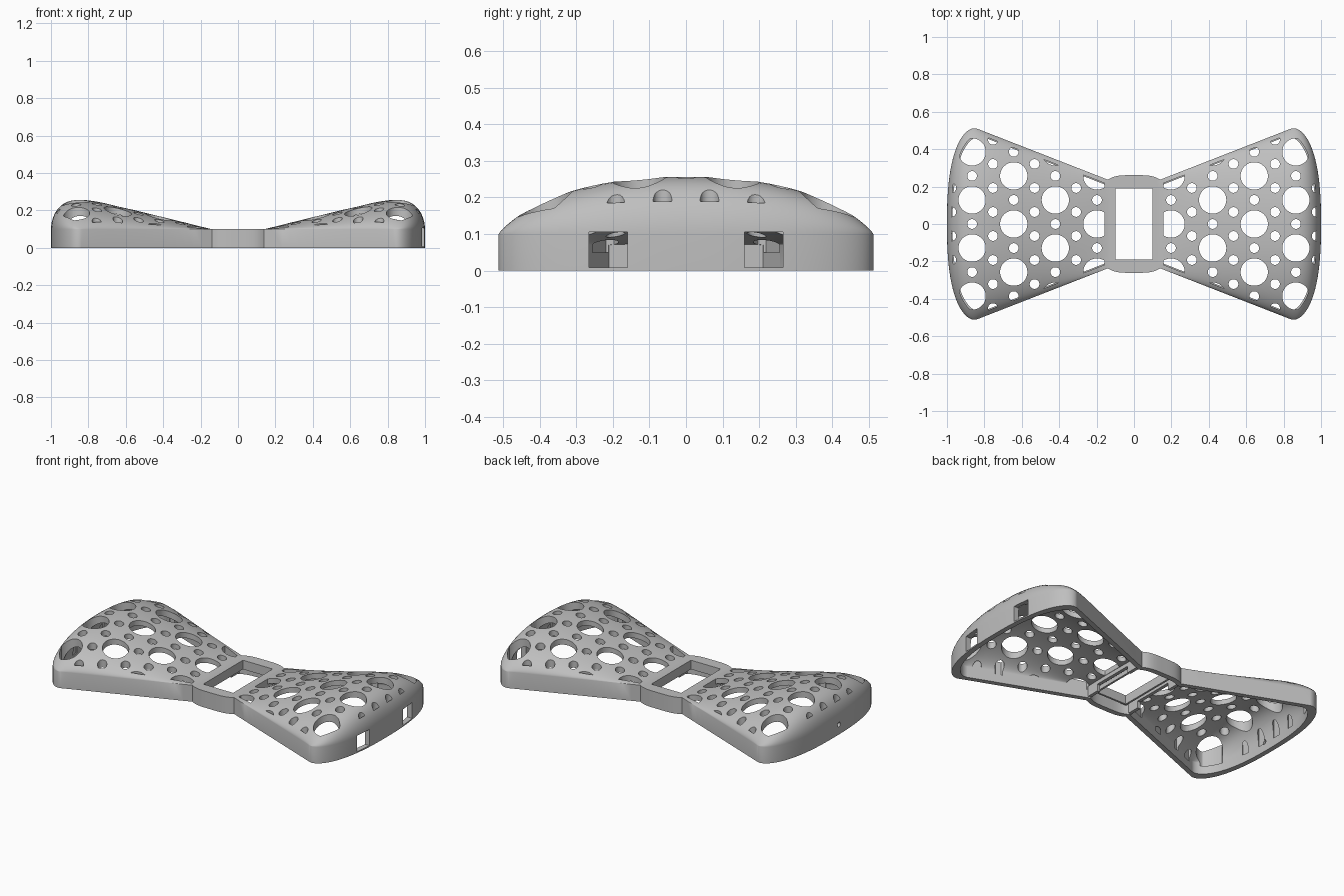
import bpy, bmesh, math
from mathutils import Matrix

cube = bpy.data.objects.get("Cube")
if cube:
    bpy.data.objects.remove(cube)

NECK, RIM, WALL = 0.14, 0.1, 0.03
US = [1 - (1 - i / 28) ** 2 for i in range(29)]
VS = [math.sin(math.pi / 2 * (j / 24 - 1)) for j in range(49)]

grey = bpy.data.materials.new("grey plastic")
grey.use_nodes = True
grey.diffuse_color = (0.52, 0.52, 0.52, 1)
grey.node_tree.nodes["Principled BSDF"].inputs["Base Color"].default_value = (0.52, 0.52, 0.52, 1)


def make(name, bm):
    bmesh.ops.recalc_face_normals(bm, faces=bm.faces)
    mesh = bpy.data.meshes.new(name)
    bm.to_mesh(mesh)
    bm.free()
    mesh.materials.append(grey)
    ob = bpy.data.objects.new(name, mesh)
    bpy.context.collection.objects.link(ob)
    return ob


def add_box(bm, x0, x1, y0, y1, z0, z1):
    m = Matrix.Translation(((x0 + x1) / 2, (y0 + y1) / 2, (z0 + z1) / 2))
    bmesh.ops.create_cube(bm, size=1, matrix=m @ Matrix.Diagonal((abs(x1 - x0), abs(y1 - y0), z1 - z0, 1)))


def cut(ob, cutter):
    mod = ob.modifiers.new("cut", "BOOLEAN")
    mod.operation, mod.object, mod.solver = "DIFFERENCE", cutter, "MANIFOLD"
    bpy.context.view_layer.objects.active = ob
    bpy.ops.object.modifier_apply(modifier=mod.name)
    bpy.data.objects.remove(cutter)


def half_width(x, inset):
    # straight flaring wing sides, slightly bulged neck
    x = abs(x)
    if x >= NECK:
        return 0.237 + (x - NECK) * 0.39 - inset * 1.07
    return 0.237 + 0.024 * (1 - (x / NECK) ** 4) - inset * 1.07


def wing_point(sign, u, v, inset):
    # u runs from neck to end, v from side to side
    end = 0.84 + 0.16 * max(0, 1 - abs(v) ** 2.5) ** 0.6 - inset
    x = NECK + u * (end - NECK)
    rise = 0.172 * (x - NECK) / 0.7
    rise *= max(0, 1 - abs(v) ** 2.2) ** 0.6 * max(0, 1 - u ** 9) ** 0.55
    return sign * x, v * half_width(x, inset), RIM - inset + rise


def add_skin(bm, inset):
    # one domed sheet with its border walls; returns the lower edge loop
    cols = [[wing_point(-1, u, v, inset) for v in VS] for u in reversed(US)]
    for k in range(1, 16):
        x = NECK * (k / 8 - 1)
        cols.append([(x, v * half_width(x, inset), RIM - inset) for v in VS])
    cols += [[wing_point(1, u, v, inset) for v in VS] for u in US]
    g = [[bm.verts.new(p) for p in c] for c in cols]
    for a, b in zip(g, g[1:]):
        for j in range(len(VS) - 1):
            bm.faces.new((a[j], b[j], b[j + 1], a[j + 1]))
    border = [c[0] for c in g] + g[-1][1:-1] + [c[-1] for c in reversed(g)] + g[0][-2:0:-1]
    low = [bm.verts.new((p.co.x, p.co.y, 0)) for p in border]
    bridge(bm, border, low)
    return low


def bridge(bm, a, b):
    for i in range(len(a)):
        bm.faces.new((a[i - 1], a[i], b[i], b[i - 1]))


def clip(poly, limit):
    # keep the part of a polygon inside a convex counter-clockwise limit
    for (ax, ay), (bx, by) in zip(limit, limit[1:] + limit[:1]):
        def side(p):
            return (bx - ax) * (p[1] - ay) - (by - ay) * (p[0] - ax)
        out = []
        for p, q in zip(poly, poly[1:] + poly[:1]):
            sp, sq = side(p), side(q)
            if sp >= 0:
                out.append(p)
            if (sp >= 0) != (sq >= 0):
                t = sp / (sp - sq)
                out.append((p[0] + t * (q[0] - p[0]), p[1] + t * (q[1] - p[1])))
        poly = out
    return [p for i, p in enumerate(poly) if math.dist(p, poly[i - 1]) > 1e-4]


def add_hole(bm, x, y, r, sides, limit):
    # the same clipped hole in both wings
    angles = [2 * math.pi * (i + 0.5) / sides for i in range(sides)]
    poly = clip([(x + r * math.cos(a), y + r * math.sin(a)) for a in angles], limit)
    if len(poly) < 4:
        return
    for s in (-1, 1):
        low, top = [[bm.verts.new((s * px, py, z)) for px, py in poly] for z in (0.05, 0.4)]
        bridge(bm, low, top)
        bm.faces.new(low)
        bm.faces.new(top)


# hollow shell: outer and inner skins joined along the bottom rim
bm = bmesh.new()
bridge(bm, add_skin(bm, 0), add_skin(bm, WALL))
shell = make("bow_shell", bm)

# honeycomb of large holes with a small hole midway between each pair
DX, DY, X0 = 0.2225, 0.257, 0.198
EDGE = 0.024
limit = [(0.157, half_width(0.157, EDGE)), (0.157, -half_width(0.157, EDGE))]
limit += [wing_point(1, 1, v, EDGE)[:2] for v in VS]
bm = bmesh.new()
for half_col in range(8):
    x = X0 + half_col * DX / 2
    for k in range(-8, 9):
        if (k + half_col) % 2:
            continue
        big = half_col % 2 == 0 and (k - half_col) % 4 == 0
        add_hole(bm, x, k * DY / 4, 0.073 if big else 0.026, 40 if big else 20, limit)
cut(shell, make("holes", bm))

# neck window, two end slots and the small cable hole
bm = bmesh.new()
add_box(bm, -0.1, 0.1, -0.19, 0.19, -0.1, 0.4)
for y in (-0.265, 0.16):
    add_box(bm, 0.9, 1.1, y, y + 0.105, 0.008, 0.105)
bmesh.ops.create_cone(bm, cap_ends=True, segments=20, radius1=0.014, radius2=0.014, depth=0.2,
                      matrix=Matrix.Translation((-1, -0.04, 0.06)) @ Matrix.Rotation(math.pi / 2, 4, "Y"))
cut(shell, make("openings", bm))

# smooth domes with crisp hole edges
bpy.ops.object.select_all(action="DESELECT")
shell.select_set(True)
bpy.context.view_layer.objects.active = shell
bpy.ops.object.shade_smooth_by_angle(angle=math.radians(30))

# thin lip hanging around the window
bm = bmesh.new()
for s in (-1, 1):
    add_box(bm, s * 0.1, s * 0.112, -0.202, 0.202, 0.045, 0.075)
    add_box(bm, -0.1, 0.1, s * 0.19, s * 0.202, 0.045, 0.075)
make("window_lip", bm)

# upright partitions between neck and wings
bm = bmesh.new()
for s in (-1, 1):
    for t in (-1, 1):
        add_box(bm, s * 0.135, s * 0.155, t * 0.13, t * 0.215, 0.008, 0.08)
    add_box(bm, s * 0.135, s * 0.155, -0.13, 0.13, 0.05, 0.08)
make("neck_partitions", bm)
